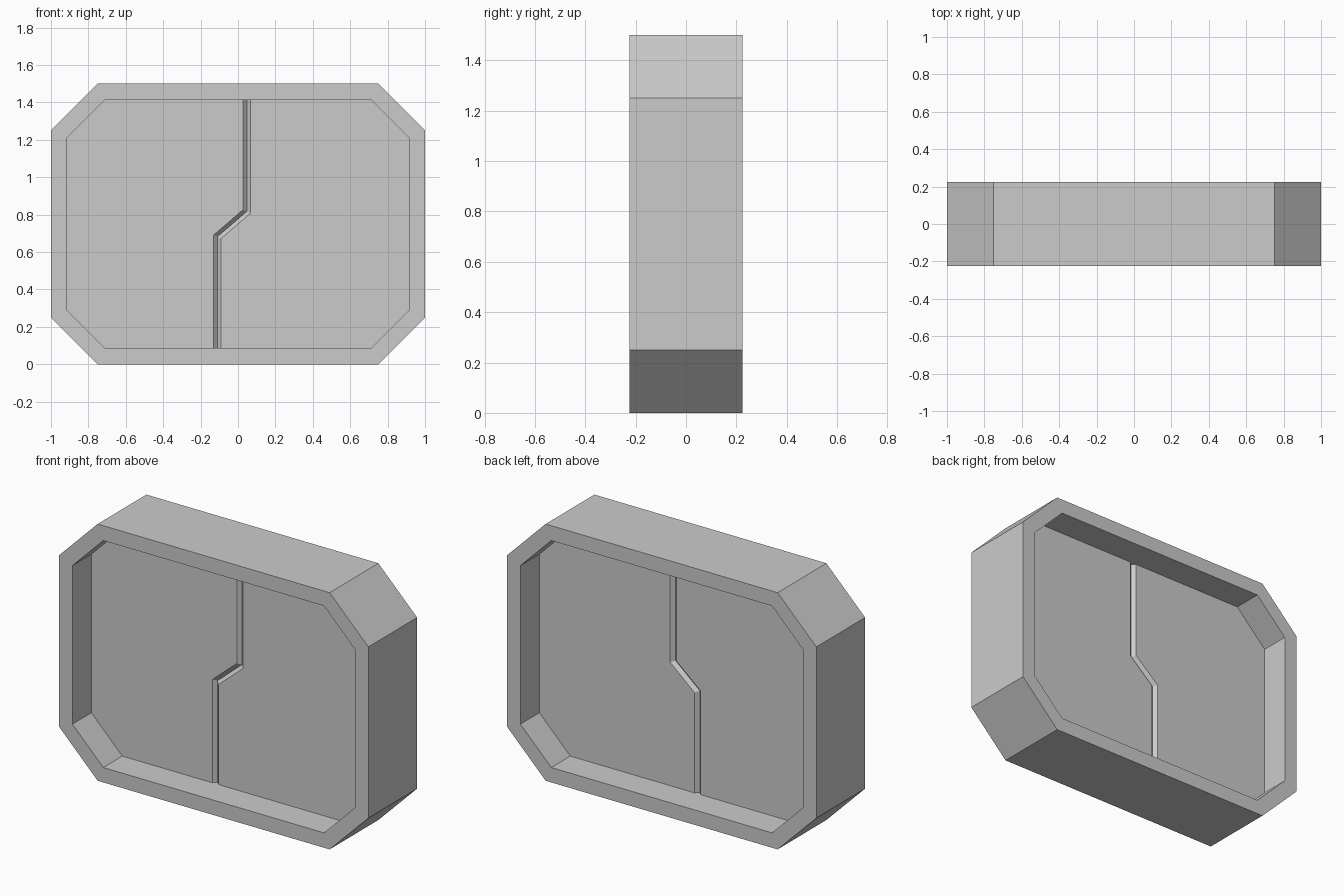
import bpy, bmesh

if "Cube" in bpy.data.objects:
    bpy.data.objects.remove(bpy.data.objects["Cube"])

MID = 0.75          # height of the centre
DEPTH = 0.225       # half depth of the frame
PANEL = 0.05        # half thickness of the door panels
BEVEL = 0.02        # chamfer along the zigzag seam


def octagon(hx, hz, cx, cz):
    """Rectangle with cut corners, as (x, z) points."""
    return [(hx, MID - hz + cz), (hx, MID + hz - cz),
            (hx - cx, MID + hz), (cx - hx, MID + hz),
            (-hx, MID + hz - cz), (-hx, MID - hz + cz),
            (cx - hx, MID - hz), (hx - cx, MID - hz)]


def loft(name, loops, closed):
    """Skin a list of (points, y) loops; close into a ring or cap the ends."""
    bm = bmesh.new()
    rings = [[bm.verts.new((x, y, z)) for x, z in pts] for pts, y in loops]
    pairs = list(zip(rings, rings[1:]))
    if closed:
        pairs.append((rings[-1], rings[0]))
    else:
        bm.faces.new(rings[0])
        bm.faces.new(rings[-1])
    for a, b in pairs:
        for i in range(len(a)):
            j = (i + 1) % len(a)
            bm.faces.new((a[i], a[j], b[j], b[i]))
    bmesh.ops.recalc_face_normals(bm, faces=bm.faces)
    mesh = bpy.data.meshes.new(name)
    bm.to_mesh(mesh)
    bm.free()
    obj = bpy.data.objects.new(name, mesh)
    bpy.context.collection.objects.link(obj)
    return obj


# Octagonal frame with an open centre
outer = octagon(1.0, 0.75, 0.25, 0.25)
inner = octagon(0.913, 0.663, 0.2, 0.2)
loft("door_frame", [(outer, -DEPTH), (outer, DEPTH),
                    (inner, DEPTH), (inner, -DEPTH)], True)

# Two door panels meeting at a zigzag seam, slightly set into the frame
rim = octagon(0.918, 0.668, 0.2, 0.2)
TOP, BOTTOM = MID + 0.668, MID - 0.668


def panel_outline(side, shift):
    dx, dz = side * shift, -side * shift * 0.46
    seam = [(0.047 + dx, TOP), (0.047 + dx, 0.817 + dz),
            (-0.11 + dx, 0.682 + dz), (-0.11 + dx, BOTTOM)]
    if side > 0:
        return seam + [rim[7], rim[0], rim[1], rim[2]]
    return seam + [rim[6], rim[5], rim[4], rim[3]]


for name, side in (("left_door_panel", -1), ("right_door_panel", 1)):
    face, edge = panel_outline(side, BEVEL), panel_outline(side, 0)
    loft(name, [(face, -PANEL), (edge, BEVEL - PANEL),
                (edge, PANEL - BEVEL), (face, PANEL)], False)

# Drop the zero-area slivers where the bevel loops share the rim line
